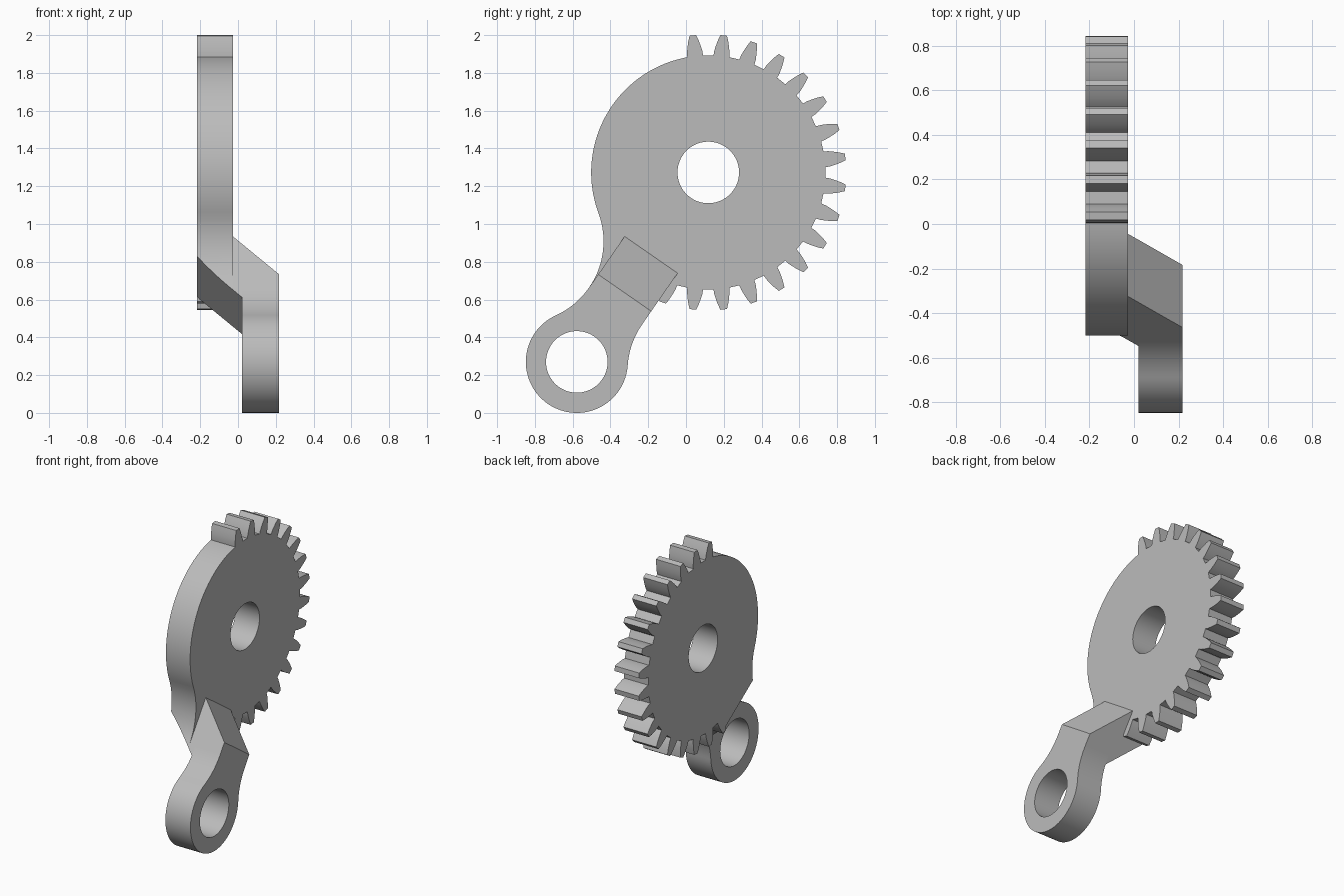
import bpy, bmesh
from math import sin, cos, pi, sqrt, atan2, radians
from mathutils import Vector

old = bpy.data.objects.get("Cube")
if old:
    bpy.data.objects.remove(old, do_unlink=True)

steel = bpy.data.materials.new("plain_grey")
steel.use_nodes = True
steel.diffuse_color = (0.5, 0.5, 0.5, 1)
steel.node_tree.nodes["Principled BSDF"].inputs["Base Color"].default_value = (0.5, 0.5, 0.5, 1)

# Main layout: two hubs joined by an arm, with a 45 degree step across x
EYE = Vector((0, -0.578, 0.27))
GEAR = Vector((0, 0.118, 1.273))
ALONG = (GEAR - EYE).normalized()
ACROSS = Vector((0, ALONG.z, -ALONG.y))
SPAN = (GEAR - EYE).length
ROOT, TIP, BORE, EYE_R, HALF = 0.62, 0.73, 0.163, 0.27, 0.171
PLATE = (-0.218, -0.027)
LEVER = (0.02, 0.218)
TEETH = 28
NECK = 0.36


def arm_point(s, v, x):
    return EYE + ALONG * s + ACROSS * v + Vector((x, 0, 0))


def prism(name, low, high):
    """Solid between two matching loops of points."""
    bm = bmesh.new()
    a = [bm.verts.new(p) for p in low]
    b = [bm.verts.new(p) for p in high]
    bm.faces.new(a)
    bm.faces.new(b)
    for i in range(len(a)):
        j = (i + 1) % len(a)
        bm.faces.new((a[i], a[j], b[j], b[i]))
    bmesh.ops.recalc_face_normals(bm, faces=bm.faces)
    mesh = bpy.data.meshes.new(name)
    bm.to_mesh(mesh)
    bm.free()
    mesh.materials.append(steel)
    ob = bpy.data.objects.new(name, mesh)
    bpy.context.collection.objects.link(ob)
    return ob


def plate(name, outline, xs):
    """Flat plate from (s, v) points measured along and across the arm."""
    return prism(name, *[[arm_point(s, v, x) for s, v in outline] for x in xs])


def combine(base, tool, operation):
    mod = base.modifiers.new("combine", 'BOOLEAN')
    mod.operation, mod.object, mod.solver = operation, tool, 'EXACT'
    bpy.context.view_layer.update()
    done = base.evaluated_get(bpy.context.evaluated_depsgraph_get())
    mesh = bpy.data.meshes.new_from_object(done)
    base.modifiers.clear()
    base.data = mesh
    bpy.data.objects.remove(tool, do_unlink=True)


def drill(ob, s):
    ring = [(s + BORE * cos(2 * pi * i / 64), BORE * sin(2 * pi * i / 64)) for i in range(64)]
    combine(ob, plate("bore_cutter", ring, (-0.5, 0.5)), 'DIFFERENCE')


def fillet(hub_s, radius, side, steps=14):
    """Concave arc tangent to the arm edge at NECK and to a hub circle."""
    d = hub_s - NECK
    r = (d * d + HALF ** 2 - radius ** 2) / (2 * (radius - HALF))
    end = atan2(abs(d), HALF + r)
    sign = 1 if d > 0 else -1
    return [(NECK + sign * r * sin(end * i / steps),
             side * (HALF + r - r * cos(end * i / steps))) for i in range(steps + 1)]


# Gear: toothed from just past the top round to the underside, plain elsewhere
pitch = 2 * pi / TEETH
flank = [(ROOT, 0.068), (0.645, 0.063), (0.67, 0.053), (0.70, 0.040), (TIP, 0.024)]
tooth = [(r, -a) for r, a in flank] + [(r, a) for r, a in reversed(flank)]
outline = []
for k in range(-9, 8):
    outline += [(r, (k + 0.5) * pitch + a) for r, a in tooth]
start = outline[-1][1]
stop = outline[0][1] + 2 * pi
outline += [(ROOT, start + (stop - start) * i / 60) for i in range(1, 60)]
body = prism("gear_crank_lever", *[
    [GEAR + Vector((x, r * cos(a), r * sin(a))) for r, a in outline] for x in PLATE])
drill(body, SPAN)

# Stepped crank block, sloping from the gear plate out to the lever
step = [(0.299, LEVER[0]), (0.537, PLATE[0]), (0.9, PLATE[0]), (0.9, PLATE[1]),
        (0.69, PLATE[1]), (0.445, LEVER[1]), (0.299, LEVER[1])]
crank = prism("crank_step", *[[arm_point(s, v, x) for s, x in step] for v in (-HALF, HALF)])

# Web that blends the crank into the plain side of the gear
web_edge = fillet(SPAN, ROOT, -1)
web = plate("gear_web", web_edge + [(0.85, -0.3), (0.85, 0), (NECK, 0)], PLATE)
slope = [(0, PLATE[0] - 0.3), (0.837, PLATE[0] - 0.3), (0.537, PLATE[0]),
         (0.299, LEVER[0]), (0, LEVER[0] + 0.299)]
cutter = prism("slope_cutter", *[[arm_point(s, v, x) for s, x in slope] for v in (-1, 1)])
combine(web, cutter, 'DIFFERENCE')

# Lever eye with flared neck
neck = fillet(0, EYE_R, 1)
turn = atan2(neck[-1][1], neck[-1][0])
rim = [(EYE_R * cos(a), EYE_R * sin(a))
       for a in (turn + (2 * pi - 2 * turn) * i / 56 for i in range(1, 56))]
eye = plate("lever_eye", neck + rim + [(s, -v) for s, v in reversed(neck)], LEVER)
drill(eye, 0)

# Join into one solid
for part in (crank, web, eye):
    combine(body, part, 'UNION')

bpy.ops.object.select_all(action='DESELECT')
body.select_set(True)
bpy.context.view_layer.objects.active = body
bpy.ops.object.shade_smooth_by_angle(angle=radians(20))
